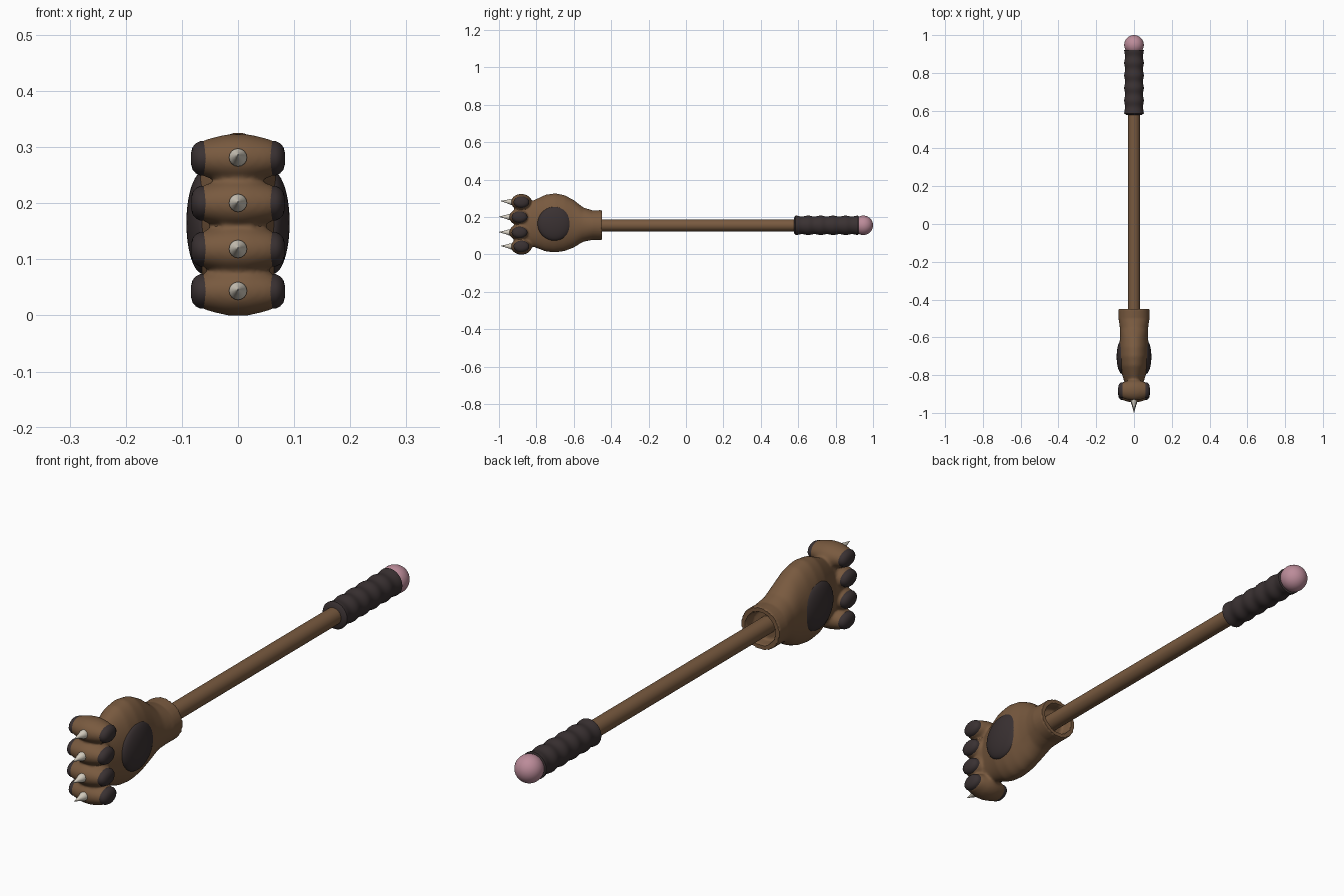
import bpy, bmesh, math
from mathutils import Vector

cube = bpy.data.objects.get("Cube")
if cube:
    bpy.data.objects.remove(cube, do_unlink=True)


def material(name, rgb):
    m = bpy.data.materials.new(name)
    m.use_nodes = True
    m.diffuse_color = (*rgb, 1)
    m.node_tree.nodes["Principled BSDF"].inputs["Base Color"].default_value = (*rgb, 1)
    return m


BROWN = material("brown fur", (0.19, 0.102, 0.05))
DARK = material("dark pad", (0.042, 0.031, 0.032))
PINK = material("pink", (0.5, 0.26, 0.32))
BONE = material("bone", (0.68, 0.63, 0.54))
parts = []


def add_object(name, bm, mat):
    mesh = bpy.data.meshes.new(name)
    bmesh.ops.recalc_face_normals(bm, faces=bm.faces)
    bm.to_mesh(mesh)
    bm.free()
    mesh.materials.append(mat)
    ob = bpy.data.objects.new(name, mesh)
    bpy.context.collection.objects.link(ob)
    parts.append(ob)
    return ob


def loft(bm, sections, axis="y", sides=32):
    """Skin elliptical rings; each section is (centre, horizontal radius, vertical radius)."""
    across = Vector((1, 0, 0)) if axis == "y" else Vector((0, 1, 0))
    rings = []
    for centre, rh, rv in sections:
        ring = []
        for i in range(sides):
            a = math.tau * i / sides
            offset = across * rh * math.cos(a) + Vector((0, 0, rv * math.sin(a)))
            ring.append(bm.verts.new(Vector(centre) + offset))
        rings.append(ring)
    for r, s in zip(rings, rings[1:]):
        for i in range(sides):
            j = (i + 1) % sides
            bm.faces.new((r[i], r[j], s[j], s[i]))
    bm.faces.new(rings[0])
    bm.faces.new(rings[-1])


def ellipsoid(name, centre, radii, mat):
    bm = bmesh.new()
    bmesh.ops.create_uvsphere(bm, u_segments=40, v_segments=24, radius=1)
    bmesh.ops.scale(bm, vec=radii, verts=bm.verts)
    bmesh.ops.translate(bm, vec=centre, verts=bm.verts)
    return add_object(name, bm, mat)


AXIS_Z = 0.156
TOES = [(-0.88, 0.280), (-0.89, 0.200), (-0.89, 0.118), (-0.88, 0.043)]

# Paw: hollow wrist, palm and toes, blended into one skin
# (y, z, half width, half height)
palm = [(-0.495, 0.156, 0.058, 0.058), (-0.45, 0.157, 0.062, 0.061),
        (-0.45, 0.157, 0.082, 0.080), (-0.50, 0.157, 0.082, 0.079),
        (-0.55, 0.160, 0.075, 0.092), (-0.60, 0.164, 0.074, 0.127),
        (-0.65, 0.168, 0.079, 0.150), (-0.70, 0.169, 0.082, 0.158),
        (-0.75, 0.168, 0.077, 0.152), (-0.80, 0.166, 0.062, 0.131),
        (-0.84, 0.163, 0.050, 0.115), (-0.89, 0.160, 0.048, 0.100),
        (-0.915, 0.160, 0.025, 0.070)]
bm = bmesh.new()
loft(bm, [((0, y, z), w, h) for y, z, w, h in palm], sides=48)
half_toe = [(0.066, 0.040, 0.031), (0.045, 0.048, 0.037), (0.02, 0.054, 0.043)]
toe = ([(-x, d, h) for x, d, h in half_toe] + [(0, 0.056, 0.044)]
       + [(x, d, h) for x, d, h in reversed(half_toe)])
for y, z in TOES:
    loft(bm, [((x, y, z), d, h) for x, d, h in toe], axis="x")
paw = add_object("paw", bm, BROWN)
remesh = paw.modifiers.new("blend", "REMESH")
remesh.mode = "VOXEL"
remesh.voxel_size = 0.005
blended = bpy.data.meshes.new_from_object(
    paw.evaluated_get(bpy.context.evaluated_depsgraph_get()))
paw.modifiers.clear()
bm = bmesh.new()
bm.from_mesh(blended)
soft = [v for v in bm.verts if v.co.y < -0.51]
for _ in range(8):
    bmesh.ops.smooth_vert(bm, verts=soft, factor=0.5,
                          use_axis_x=True, use_axis_y=True, use_axis_z=True)
bm.to_mesh(paw.data)
bm.free()
bpy.data.meshes.remove(blended)

# Palm pads and toe pads on both sides
toe_pad = [(0.056, 0.042, 0.031), (0.067, 0.042, 0.031), (0.075, 0.037, 0.027),
           (0.081, 0.027, 0.020), (0.084, 0.012, 0.009)]
for side, sign in (("left", 1), ("right", -1)):
    ellipsoid(f"palm_pad_{side}", (sign * 0.062, -0.703, 0.165),
              (0.03, 0.091, 0.091), DARK)
    for n, (y, z) in enumerate(TOES, 1):
        bm = bmesh.new()
        loft(bm, [((sign * x, y, z), d, h) for x, d, h in toe_pad], axis="x")
        add_object(f"toe_pad_{side}_{n}", bm, DARK)

# Claws, tapering to slightly bent tips
for n, ((y, z), bend) in enumerate(zip(TOES, (0.006, 0.002, 0.002, 0.003)), 1):
    bm = bmesh.new()
    claw = [(0.035, 0.016), (0.058, 0.016), (0.066, 0.013), (0.085, 0.007), (0.11, 0.001)]
    loft(bm, [((0, y - d, z + bend * (d / 0.11) ** 2), r, r) for d, r in claw], sides=16)
    add_object(f"claw_{n}", bm, BONE)

# Shaft
bm = bmesh.new()
loft(bm, [((0, y, AXIS_Z), 0.032, 0.032) for y in (-0.52, 0.62)])
add_object("shaft", bm, BROWN)

# Ribbed grip
start, end, steps, ribs = 0.578, 0.922, 50, 5
grip = [(start, 0.042)]
for i in range(steps + 1):
    t = i / steps
    r = 0.0495 + 0.0025 * math.cos(math.tau * ribs * t)
    grip.append((start + 0.008 + (end - start - 0.01) * t, r))
grip.append((end, 0.047))
bm = bmesh.new()
loft(bm, [((0, y, AXIS_Z), r, r) for y, r in grip])
add_object("grip", bm, DARK)

# End knob
ellipsoid("end_knob", (0, 0.948, AXIS_Z), (0.052, 0.052, 0.052), PINK)

# Smooth shading with sharp rims kept
bpy.ops.object.select_all(action="DESELECT")
for ob in parts:
    ob.select_set(True)
bpy.context.view_layer.objects.active = paw
bpy.ops.object.shade_smooth_by_angle(angle=math.radians(40))
